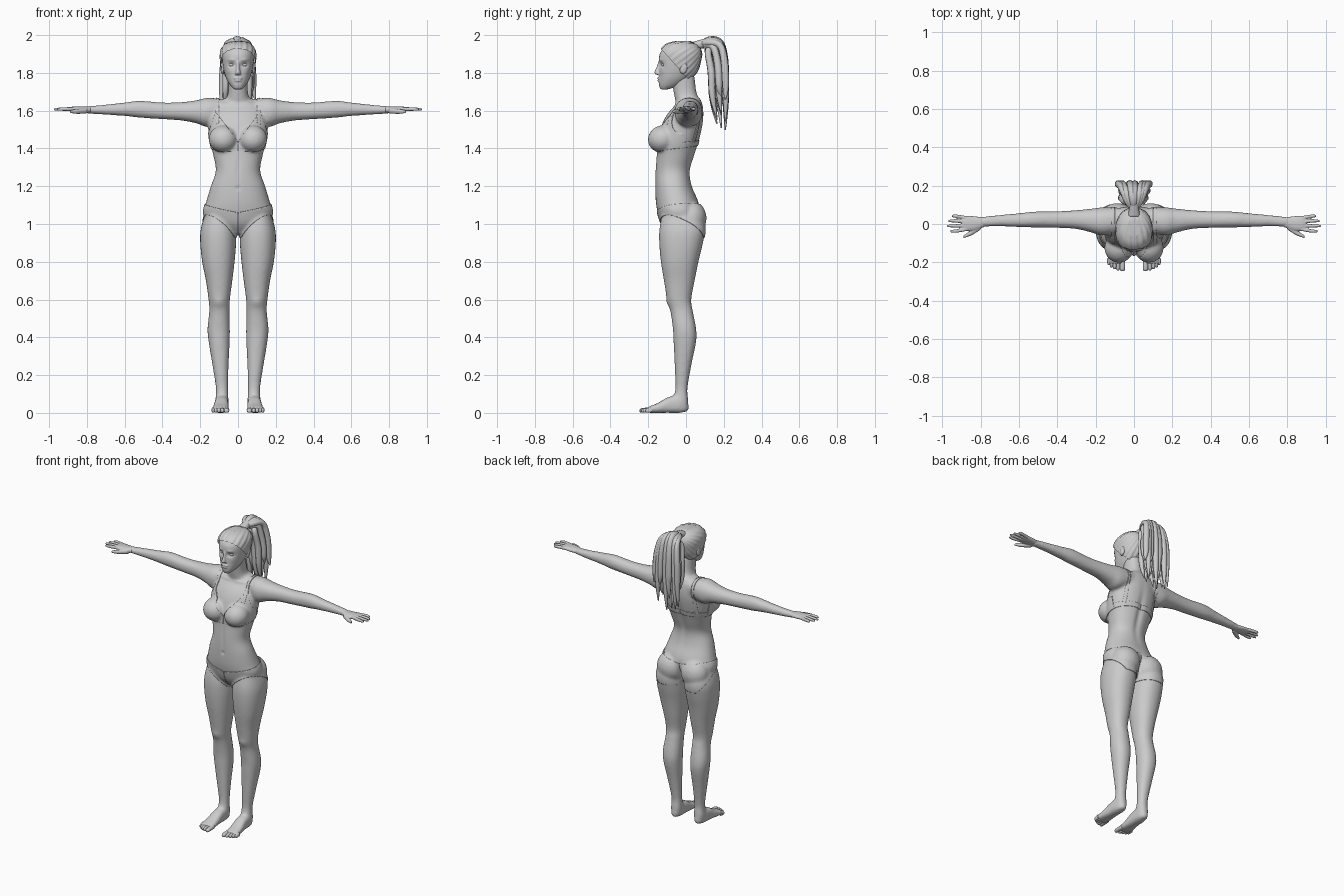
import bpy, bmesh, math, random
from mathutils import Vector, Matrix

random.seed(4)
AXES = {'z': lambda t, u, v: (u, v, t), 'x': lambda t, u, v: (t, u, v), 'y': lambda t, u, v: (u, t, v)}

def smooth_rows(rows, steps=5):
    out = []
    for i in range(len(rows) - 1):
        p = rows[max(i - 1, 0)], rows[i], rows[i + 1], rows[min(i + 2, len(rows) - 1)]
        for t in (k / steps for k in range(steps)):
            out.append([b + .5 * t * (c - a + t * (2 * a - 5 * b + 4 * c - d + t * (3 * (b - c) + d - a)))
                        for a, b, c, d in zip(*p)])
    return out + [rows[-1]]

def loft(bm, axis, rows, mirror=False, power=2.2, n=32):
    """Rows are (position, u min, u max, v min, v max) along an axis."""
    for s in ((1, -1) if mirror else (1,)):
        rings = []
        for t, u0, u1, v0, v1 in smooth_rows(rows):
            rings.append([])
            for k in range(n):
                c, d = math.cos(k * math.tau / n), math.sin(k * math.tau / n)
                u = (u0 + u1) / 2 + (u1 - u0) / 2 * math.copysign(abs(c) ** (2 / power), c)
                v = (v0 + v1) / 2 + (v1 - v0) / 2 * math.copysign(abs(d) ** (2 / power), d)
                x, y, z = AXES[axis](t, u, v)
                rings[-1].append(bm.verts.new((s * x, y, z)))
        for a, b in zip(rings, rings[1:]):
            for k in range(n):
                bm.faces.new((a[k], a[(k + 1) % n], b[(k + 1) % n], b[k]))
        bm.faces.new(rings[0][::-1])
        bm.faces.new(rings[-1])

def blob(bm, c, r, tilt=0, mirror=True):
    for s in ((1, -1) if mirror else (1,)):
        m = Matrix.Translation((s * c[0], c[1], c[2])) @ Matrix.Rotation(tilt, 4, 'X') @ Matrix.Diagonal((*r, 1))
        bmesh.ops.create_uvsphere(bm, u_segments=24, v_segments=16, radius=1, matrix=m)

def make(name, bm, recalc=True):
    if recalc:
        bmesh.ops.recalc_face_normals(bm, faces=bm.faces)
    for f in bm.faces:
        f.smooth = True
    ob = bpy.data.objects.new(name, bpy.data.meshes.new(name))
    bm.to_mesh(ob.data)
    bm.free()
    bpy.context.collection.objects.link(ob)
    return ob

def fuse(ob, voxel, iterations):
    """Weld overlapping forms into one soft skin."""
    m = ob.modifiers.new("fuse", 'REMESH')
    m.mode, m.voxel_size, m.use_smooth_shade = 'VOXEL', voxel, True
    m = ob.modifiers.new("soften", 'SMOOTH')
    m.factor, m.iterations = .5, iterations
    me = bpy.data.meshes.new_from_object(ob.evaluated_get(bpy.context.evaluated_depsgraph_get()))
    ob.modifiers.clear()
    ob.data = me

# Torso, neck, breasts, buttocks
bm = bmesh.new()
torso = [(.95, .05, -.09, .03), (1.0, .15, -.13, .06), (1.06, .183, -.15, .075), (1.12, .168, -.16, .065),
         (1.2, .144, -.163, .032), (1.28, .118, -.162, .022), (1.36, .13, -.156, .045), (1.44, .15, -.15, .07),
         (1.52, .157, -.13, .088), (1.58, .15, -.1, .093), (1.63, .125, -.058, .088), (1.665, .07, -.04, .075)]
loft(bm, 'z', [(z, -w, w, f, b) for z, w, f, b in torso])
loft(bm, 'z', [(1.6, -.09, .09, -.05, .085), (1.65, -.068, .068, -.056, .075), (1.7, -.052, .052, -.066, .055),
               (1.79, -.052, .052, -.08, .045)])
blob(bm, (.078, -.125, 1.45), (.073, .074, .068), .35)
blob(bm, (.088, .03, 1.03), (.088, .075, .09))
# Arms
loft(bm, 'x', [(.07, -.04, .085, 1.55, 1.66), (.16, -.06, .087, 1.515, 1.668), (.22, -.045, .08, 1.533, 1.655),
               (.3, -.026, .072, 1.548, 1.645), (.4, -.02, .066, 1.555, 1.643), (.52, -.018, .064, 1.563, 1.652),
               (.6, -.016, .056, 1.572, 1.643), (.72, -.012, .045, 1.58, 1.63), (.81, -.018, .036, 1.586, 1.622)], True)
# Legs and feet
loft(bm, 'z', [(1.08, .04, .165, -.12, .07), (.98, .013, .196, -.14, .1), (.9, .010, .2, -.142, .09),
               (.8, .018, .19, -.133, .066), (.7, .03, .17, -.117, .046), (.6, .043, .156, -.1, .028),
               (.54, .045, .152, -.083, .036), (.45, .043, .161, -.07, .053), (.38, .044, .156, -.066, .054),
               (.25, .05, .135, -.06, .028), (.13, .053, .117, -.056, .008), (.06, .05, .12, -.07, .012),
               (.01, .056, .114, -.06, .006)], True)
loft(bm, 'y', [(.014, .068, .1, .01, .045), (-.03, .052, .12, 0, .09), (-.09, .05, .125, 0, .085),
               (-.15, .048, .133, 0, .052), (-.19, .047, .138, 0, .036), (-.212, .052, .136, .003, .026)], True, 2.6)
body = make("body", bm)
fuse(body, .008, 9)

# Toes
bm = bmesh.new()
for x, r, tip in ((.06, .014, -.246), (.083, .0105, -.242), (.101, .01, -.235), (.117, .0095, -.226), (.131, .009, -.214)):
    loft(bm, 'y', [(-.18, x - r, x + r, .002, .03), (tip + .018, x - r, x + r, .001, .026),
                   (tip + .004, x - r * .8, x + r * .8, .002, .022), (tip, x - r * .4, x + r * .4, .006, .017)], True, n=12)
make("toes", bm)

# Hands
bm = bmesh.new()
loft(bm, 'x', [(.78, -.015, .033, 1.588, 1.621), (.83, -.034, .04, 1.59, 1.622), (.87, -.036, .042, 1.594, 1.622),
               (.895, -.03, .036, 1.6, 1.618)], True)
for y0, y1, tip in ((.032, .041, .948), (.012, .016, .968), (-.008, -.010, .974), (-.027, -.037, .957)):
    loft(bm, 'x', [(.87, y0 - .009, y0 + .009, 1.598, 1.619), (.93, y1 - .009, y1 + .009, 1.599, 1.618),
                   (tip, y1 - .006, y1 + .006, 1.601, 1.613)], True, n=12)
loft(bm, 'x', [(.80, -.03, 0, 1.585, 1.615), (.845, -.058, -.028, 1.583, 1.61), (.872, -.068, -.048, 1.585, 1.606),
               (.89, -.075, -.06, 1.588, 1.602)], True, n=16)
fuse(make("hands", bm), .0033, 4)

# Head, nose, lips, ears
bm = bmesh.new()
skull = [(1.713, .022, -.134, -.095), (1.735, .042, -.143, -.03), (1.77, .062, -.143, .02), (1.81, .075, -.141, .055),
         (1.85, .082, -.142, .07), (1.89, .085, -.142, .078), (1.92, .079, -.128, .072), (1.945, .06, -.1, .05),
         (1.957, .03, -.06, .02)]
skull = [(z, -w, w, f, b) for z, w, f, b in skull]
loft(bm, 'z', skull)
loft(bm, 'z', [(1.79, -.017, .017, -.158, -.12), (1.802, -.014, .014, -.168, -.12), (1.83, -.009, .009, -.157, -.12),
               (1.86, -.01, .01, -.147, -.12)], n=16)
blob(bm, (0, -.142, 1.771), (.024, .011, .006), 0, False)
blob(bm, (0, -.141, 1.76), (.02, .011, .007), 0, False)
blob(bm, (.083, -.012, 1.825), (.01, .02, .032), -.2)
head = make("head", bm)
fuse(head, .0045, 3)

# Sculpted dents and swellings: centre, radii, push
SCULPT = [((.034, -.135, 1.843), (.019, .03, .013), (0, .012, 0)), ((.036, -.132, 1.869), (.02, .03, .008), (0, -.004, 0)),
          ((.046, -.12, 1.808), (.018, .03, .018), (0, -.003, 0)), ((0, -.15, 1.7655), (.02, .02, .003), (0, .004, 0)),
          ((0, .05, 1.38), (.02, .08, .14), (0, -.01, 0)), ((0, .07, 1.01), (.013, .06, .06), (0, -.022, 0)),
          ((0, -.163, 1.19), (.008, .02, .009), (0, .008, 0)), ((.1, -.1, .585), (.03, .03, .03), (0, -.006, 0)),
          ((.06, -.05, 1.635), (.05, .03, .008), (0, -.004, .003)), ((0, -.16, 1.29), (.012, .03, .08), (0, .004, 0))]
for v in [*body.data.vertices, *head.data.vertices]:
    p = Vector((abs(v.co.x), v.co.y, v.co.z))
    for c, r, push in SCULPT:
        q = sum(((p[i] - c[i]) / r[i]) ** 2 for i in range(3))
        if q < 6:
            v.co += Vector(push) * math.exp(-q)

# Eyes
bm = bmesh.new()
blob(bm, (.034, -.115, 1.843), (.015, .014, .011))
make("eyes", bm)

def garment(name, *planes):
    """Cut mirrored patches of skin with planes (point, kept side) and thicken them."""
    for s in (1, -1):
        b = bmesh.new()
        b.from_mesh(body.data)
        for co, no in planes + (((0, 0, 0), (1, 0, 0)),):
            bmesh.ops.bisect_plane(b, geom=b.verts[:] + b.edges[:] + b.faces[:], clear_inner=True,
                                   plane_co=(s * co[0], co[1], co[2]), plane_no=(s * no[0], no[1], no[2]))
        m = make(name, b, False).modifiers.new("thickness", 'SOLIDIFY')
        m.thickness, m.offset = .004, 1

# Underwear
low, high = ((0, -.16, 1.385), (0, -.136, 1)), ((0, -.16, 1.412), (0, .136, -1))
garment("briefs", ((0, 0, 1.075), (.2, .1, -1)), ((.035, -.1, .95), (-.12, .08, .15)), ((0, 0, .93), (0, 0, 1)))
garment("bra_cup", low, ((0, 0, 1.43), (.14, 0, -.1)), ((.125, 0, 1.57), (-.12, 0, -.04)), ((0, -.02, 0), (0, -1, 0)))
garment("bra_band", low, high, ((0, -.02, 0), (0, 1, 0)))
garment("bra_strap", ((.1, 0, 0), (1, 0, 0)), ((.117, 0, 0), (-1, 0, 0)), ((0, 0, 1.43), (0, 1, 1)), ((0, 0, 1.43), (0, 0, 1)))

# Hair drawn back over the skull, with combed ridges
bm = bmesh.new()
loft(bm, 'z', skull, n=96)
for v in bm.verts:
    v.co = Vector((v.co.x * 1.13, -.035 + (v.co.y + .035) * 1.06, 1.84 + (v.co.z - 1.84) * 1.08))
    d = v.co - Vector((0, -.03, 1.86))
    v.co += d.normalized() * .002 * math.sin(22 * math.atan2(d.x, d.z * .8 - d.y * .6))
bmesh.ops.bisect_plane(bm, geom=bm.verts[:] + bm.edges[:] + bm.faces[:], clear_inner=True,
                       plane_co=(0, -.122, 1.915), plane_no=(0, 1, .9))
make("hair_cap", bm)

# Hair tie
bm = bmesh.new()
loft(bm, 'y', [(.04, -.035, .035, 1.905, 1.965), (.075, -.026, .026, 1.928, 1.975), (.115, -.028, .028, 1.93, 1.985)])
make("hair_tie", bm)

# Ponytail of tapering locks
cu = bpy.data.curves.new("ponytail", 'CURVE')
cu.dimensions, cu.bevel_depth, cu.bevel_resolution, cu.use_fill_caps = '3D', 1, 2, True
for i in range(24):
    a, layer = (i % 8 - 3.5) / 3.5, i // 8
    side = a * (.07, .066, .05)[layer] + random.uniform(-.01, .01)
    y, end = (.205, .17, .132)[layer], random.uniform(1.47, 1.66) + .05 * abs(a)
    top = (1.982, 1.965, 1.945)[layer] - .02 * abs(a)
    pts = [(side * .15, .085, 1.955, .012), (side * .45, .11 + .012 * layer, top, .018), (side * .8, y - .02, top - .005, .018),
           (side, y, top - .1, .02), (side * 1.1, y + .004, 1.78, .02), (side * 1.1, y + .006, .5 * end + .87, .017),
           (side * 1.15 + random.uniform(-.012, .012), y * .6 + .085, end, .003)]
    sp = cu.splines.new('NURBS')
    sp.points.add(len(pts) - 1)
    for p, (*co, r) in zip(sp.points, pts):
        p.co, p.radius = (*co, 1), r
    sp.order_u, sp.use_endpoint_u, sp.resolution_u = 3, True, 5
tail = bpy.data.objects.new("ponytail", cu)
bpy.context.collection.objects.link(tail)
bpy.context.view_layer.objects.active = tail
tail.select_set(True)
bpy.ops.object.convert(target='MESH')
